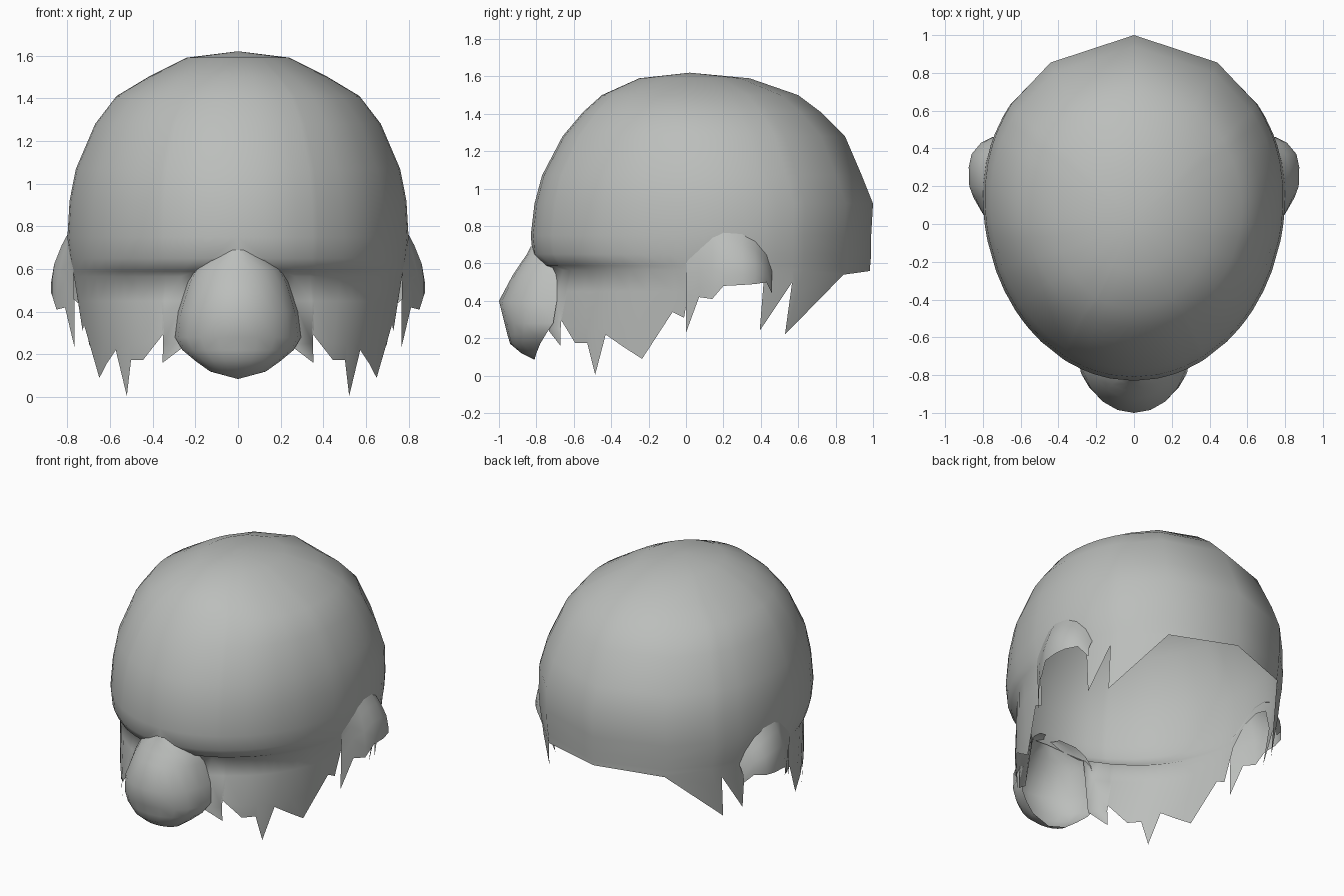
import bpy, bmesh, math
from mathutils import Vector

if "Cube" in bpy.data.objects:
    bpy.data.objects.remove(bpy.data.objects["Cube"])

skin = bpy.data.materials.new("grey_skin")
skin.diffuse_color = (0.5, 0.515, 0.5, 1)
skin.use_nodes = True
skin.node_tree.nodes["Principled BSDF"].inputs["Base Color"].default_value = skin.diffuse_color


def lerp_table(table, z):
    """Interpolate rows (z, a, b, ...) listed from high z to low z."""
    z = max(min(z, table[0][0]), table[-1][0])
    for a, b in zip(table, table[1:]):
        if z >= b[0]:
            f = (a[0] - z) / (a[0] - b[0])
            return [p + (q - p) * f for p, q in zip(a[1:], b[1:])]


def sheet(name, columns, mirror=True):
    """Skin a list of equally long point columns, with an optional mirrored half."""
    bm = bmesh.new()
    grid = [[bm.verts.new(p) for p in col] for col in columns]
    for c, d in zip(grid, grid[1:]):
        for i in range(len(c) - 1):
            bm.faces.new((c[i], c[i + 1], d[i + 1], d[i]))
    if mirror:
        bmesh.ops.mirror(bm, geom=bm.verts[:] + bm.edges[:] + bm.faces[:],
                         axis='X', merge_dist=0.0005)
    bmesh.ops.remove_doubles(bm, verts=bm.verts, dist=0.001)
    bmesh.ops.dissolve_degenerate(bm, edges=bm.edges, dist=0.0005)
    bmesh.ops.recalc_face_normals(bm, faces=bm.faces)
    mesh = bpy.data.meshes.new(name)
    bm.to_mesh(mesh)
    bm.free()
    mesh.materials.append(skin)
    for p in mesh.polygons:
        p.use_smooth = True
    obj = bpy.data.objects.new(name, mesh)
    bpy.context.collection.objects.link(obj)
    return obj


# Head rings: z, half width, front y, back y, y of the widest point
HEAD = [(1.62, 0, 0.02, 0.02, 0.02), (1.59, 0.24, -0.25, 0.34, 0.04),
        (1.50, 0.42, -0.45, 0.60, 0.06), (1.41, 0.57, -0.55, 0.72, 0.08),
        (1.28, 0.67, -0.66, 0.85, 0.10), (1.07, 0.76, -0.77, 0.94, 0.13),
        (0.92, 0.79, -0.81, 1.00, 0.15), (0.75, 0.80, -0.83, 0.99, 0.15),
        (0.65, 0.79, -0.82, 0.99, 0.15), (0.59, 0.78, -0.78, 0.985, 0.15),
        (0.565, 0.775, -0.71, 0.985, 0.15), (0.45, 0.76, -0.74, 0.985, 0.15),
        (0.25, 0.73, -0.79, 0.985, 0.15), (0.0, 0.70, -0.80, 0.985, 0.15)]

# Ragged rim: angle from the front, rim height, sideways lean of the tip
RIM = [(0, 0.66, 0), (9, 0.64, 0), (15, 0.58, 0), (20, 0.24, 0), (26, 0.16, 3.5),
       (28, 0.30, 0), (38, 0.175, 0), (44, 0.175, 0), (48, 0.005, 0), (52, 0.22, 0),
       (59, 0.155, 0), (66, 0.09, 0), (76, 0.34, 0), (80, 0.31, 0), (82, 0.55, 0),
       (87, 0.68, 0), (94, 0.72, 0), (102, 0.68, 0), (108.5, 0.50, 0),
       (113, 0.24, -6), (120, 0.50, 0), (125, 0.22, -8), (146, 0.54, 0), (180, 0.56, 0)]


def head_point(angle, z):
    w, front, back, mid = lerp_table(HEAD, z)
    t = math.radians(angle)
    c = math.cos(t)
    x = 0 if angle in (0, 180) else w * math.sin(t)
    return Vector((x, mid + c * ((front - mid) if c > 0 else (mid - back)), z))


head_cols = []
for angle, rim, lean in RIM:
    col = []
    for z in [row[0] for row in HEAD]:
        z = max(z, rim)
        f = max(0, (0.55 - z) / (0.55 - rim)) if rim < 0.55 else 0
        col.append(head_point(angle + lean * f, z))
    head_cols.append(col)
sheet("head_shell", head_cols)

# Nose rings: z, half width, front y, back y; the back is open
NOSE = [(0.69, 0.05, -0.83, -0.77), (0.65, 0.14, -0.85, -0.72), (0.60, 0.20, -0.885, -0.70),
        (0.54, 0.235, -0.925, -0.69), (0.40, 0.28, -1.0, -0.69), (0.28, 0.295, -0.97, -0.71),
        (0.22, 0.26, -0.955, -0.75), (0.17, 0.20, -0.94, -0.78), (0.12, 0.13, -0.88, -0.80),
        (0.085, 0.0, -0.81, -0.81)]
sheet("nose", [[(w * math.sin(t), b + (f - b) * math.cos(t), z) for z, w, f, b in NOSE]
               for t in [math.radians(a) for a in (0, 18, 36, 54, 72, 90)]])

# Ear columns: y, rim x, rim z, top z; open underneath
EAR = [(0.0, 0.765, 0.23, 0.62), (0.07, 0.81, 0.42, 0.68), (0.14, 0.85, 0.41, 0.74),
       (0.20, 0.872, 0.48, 0.77), (0.30, 0.875, 0.485, 0.76), (0.37, 0.86, 0.49, 0.72),
       (0.43, 0.81, 0.50, 0.65), (0.46, 0.75, 0.44, 0.56)]
ear_cols = []
for y, x, low, top in EAR:
    w, front, back, mid = lerp_table(HEAD, top)
    depth = (front if y < mid else back) - mid
    x_top = w * math.sqrt(1 - ((y - mid) / depth) ** 2) - 0.003
    ear_cols.append([(x_top + (x - x_top) * a, y, top + (low - top) * b)
                     for a, b in ((0, 0), (0.4, 0.2), (0.85, 0.5), (1, 0.8), (1, 1))])
sheet("ears", ear_cols)
